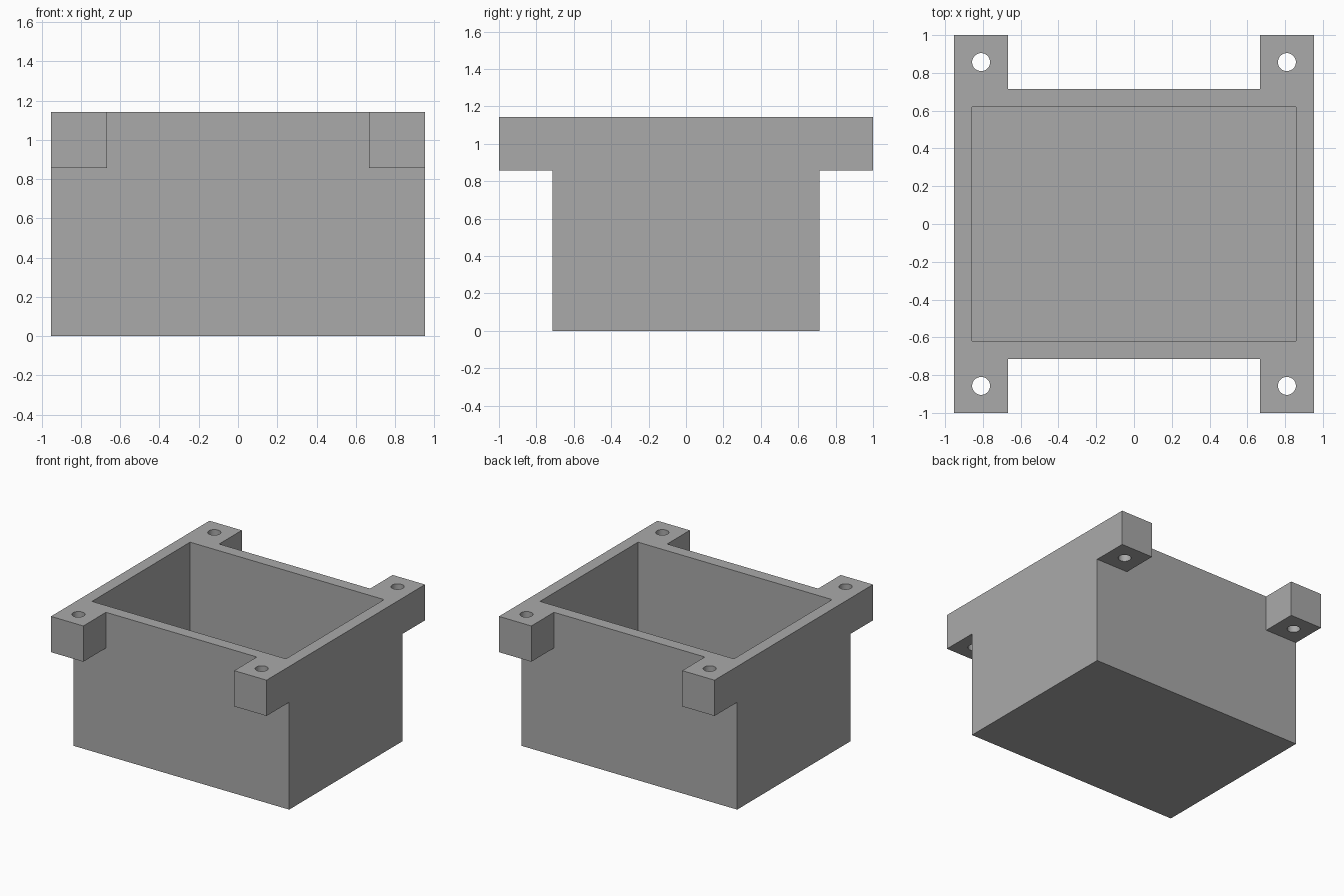
import bpy, bmesh
from mathutils import Matrix

if "Cube" in bpy.data.objects:
    bpy.data.objects.remove(bpy.data.objects["Cube"])

U = 2 / 42                      # design unit: the box is 40 x 42 x 24
HX, HY, REACH, TOP = 20 * U, 15 * U, 21 * U, 24 * U
TAB, WALL = 6 * U, 2 * U

grey = bpy.data.materials.new("grey")
grey.diffuse_color = (0.40, 0.40, 0.40, 1)
grey.use_nodes = True
grey.node_tree.nodes["Principled BSDF"].inputs["Base Color"].default_value = grey.diffuse_color


def finish(name, bm):
    bmesh.ops.recalc_face_normals(bm, faces=bm.faces)
    mesh = bpy.data.meshes.new(name)
    bm.to_mesh(mesh)
    bm.free()
    mesh.materials.append(grey)
    obj = bpy.data.objects.new(name, mesh)
    bpy.context.collection.objects.link(obj)
    return obj


def add_box(bm, lo, hi):
    size = [b - a for a, b in zip(lo, hi)]
    mid = [(a + b) / 2 for a, b in zip(lo, hi)]
    bmesh.ops.create_cube(bm, size=1, matrix=Matrix.Translation(mid) @ Matrix.Diagonal((*size, 1)))


# Body: T-shaped side profile extruded across the width
bm = bmesh.new()
half = [(HY, 0), (HY, TOP - TAB), (REACH, TOP - TAB), (REACH, TOP)]
profile = half + [(-y, z) for y, z in reversed(half)]
face = bm.faces.new([bm.verts.new((-HX, y, z)) for y, z in profile])
ext = bmesh.ops.extrude_face_region(bm, geom=[face])
bmesh.ops.translate(bm, vec=(2 * HX, 0, 0),
                    verts=[v for v in ext["geom"] if isinstance(v, bmesh.types.BMVert)])
body = finish("open_box_with_tabs", bm)

# Cutter: cavity, gaps between the tabs, and screw holes
bm = bmesh.new()
add_box(bm, (-HX + WALL, -HY + WALL, WALL), (HX - WALL, HY - WALL, TOP + 0.2))
for s in (-1, 1):
    y0, y1 = sorted((s * HY, s * (REACH + 0.2)))
    add_box(bm, (-HX + TAB, y0, TOP - TAB - 0.1), (HX - TAB, y1, TOP + 0.2))
    for sx in (-1, 1):
        bmesh.ops.create_cone(bm, cap_ends=True, segments=32, radius1=U, radius2=U, depth=0.6,
                              matrix=Matrix.Translation((sx * 17 * U, s * 18 * U, TOP - TAB / 2)))
cutter = finish("cutter", bm)
cutter.hide_render = True

mod = body.modifiers.new("cut", "BOOLEAN")
mod.operation, mod.solver, mod.object = "DIFFERENCE", "EXACT", cutter
bpy.context.view_layer.objects.active = body
body.select_set(True)
bpy.ops.object.modifier_apply(modifier=mod.name)
bpy.data.objects.remove(cutter)
bpy.ops.object.shade_smooth_by_angle()
